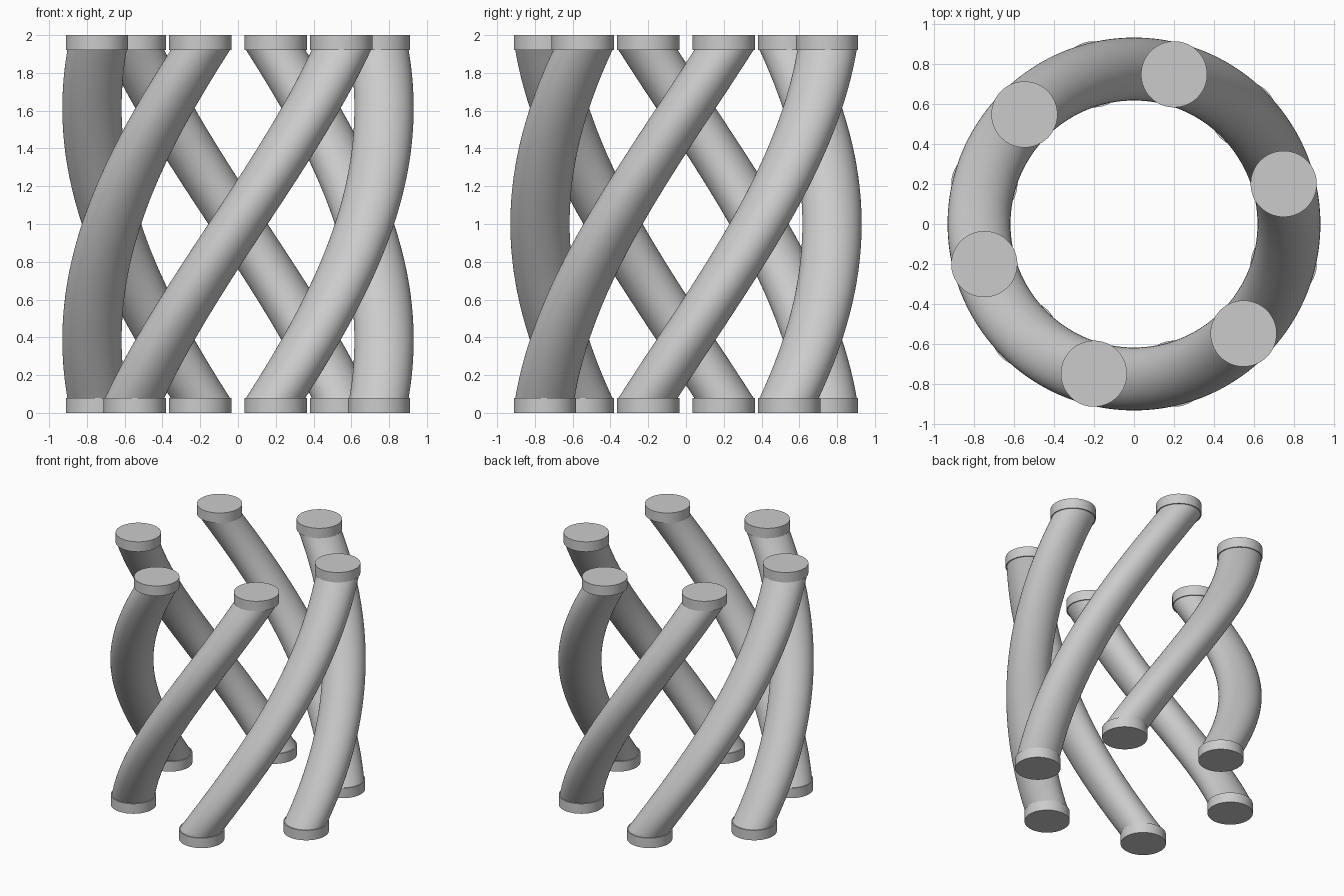
import bpy, bmesh, math
from mathutils import Matrix

cube = bpy.data.objects.get("Cube")
if cube:
    bpy.data.objects.remove(cube, do_unlink=True)

RING, TUBE, CAP = 0.773, 0.157, 0.165   # ring radius, tube radius, cap radius
CAP_H, HEIGHT = 0.08, 2.0
TWIST, COUNT, STEPS, SIDES = math.radians(90), 6, 48, 64

grey = bpy.data.materials.new("light_grey")
grey.use_nodes = True
grey.diffuse_color = (0.6, 0.6, 0.6, 1)
grey.node_tree.nodes["Principled BSDF"].inputs["Base Color"].default_value = (0.6, 0.6, 0.6, 1)


def add_object(name, bm):
    bmesh.ops.recalc_face_normals(bm, faces=bm.faces)
    mesh = bpy.data.meshes.new(name)
    bm.to_mesh(mesh)
    bm.free()
    obj = bpy.data.objects.new(name, mesh)
    mesh.materials.append(grey)
    bpy.context.collection.objects.link(obj)
    bpy.ops.object.select_all(action='DESELECT')
    obj.select_set(True)
    bpy.context.view_layer.objects.active = obj
    bpy.ops.object.shade_smooth_by_angle(angle=math.radians(40))


def add_cap(name, angle, z):
    bm = bmesh.new()
    place = Matrix.Rotation(angle, 4, 'Z') @ Matrix.Translation((RING, 0, z + CAP_H / 2))
    bmesh.ops.create_cone(bm, cap_ends=True, segments=SIDES, radius1=CAP,
                          radius2=CAP, depth=CAP_H, matrix=place)
    add_object(name, bm)


def add_tube(name, angle):
    # A level circle swept upward while turning about the central axis
    bm = bmesh.new()
    place = Matrix.Rotation(angle, 4, 'Z') @ Matrix.Translation((RING, 0, CAP_H))
    bmesh.ops.create_circle(bm, segments=SIDES, radius=TUBE, matrix=place)
    step = (Matrix.Translation((0, 0, (HEIGHT - 2 * CAP_H) / STEPS))
            @ Matrix.Rotation(TWIST / STEPS, 4, 'Z'))
    edges = list(bm.edges)
    for _ in range(STEPS):
        geom = bmesh.ops.extrude_edge_only(bm, edges=edges)["geom"]
        verts = [g for g in geom if isinstance(g, bmesh.types.BMVert)]
        edges = [g for g in geom if isinstance(g, bmesh.types.BMEdge)
                 and all(v in verts for v in g.verts)]
        bmesh.ops.transform(bm, matrix=step, verts=verts)
    add_object(name, bm)


# Six twisted struts, each with a foot and a top cap
for i in range(COUNT):
    start = math.radians(45) + i * math.tau / COUNT
    add_tube(f"twisted_strut_{i + 1}", start)
    add_cap(f"foot_cap_{i + 1}", start, 0)
    add_cap(f"top_cap_{i + 1}", start + TWIST, HEIGHT - CAP_H)
